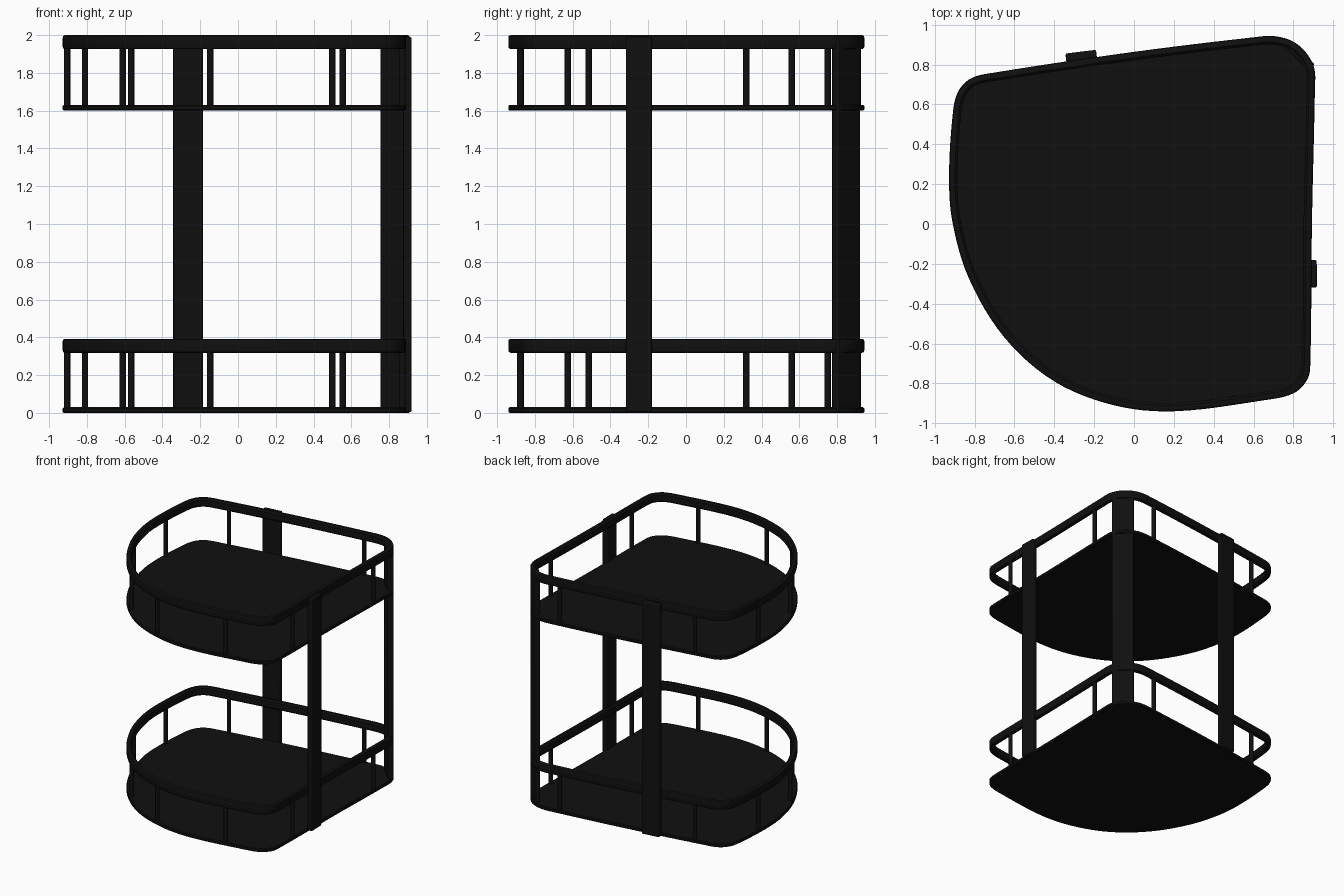
import bpy, bmesh, math
from mathutils import Vector
from mathutils.geometry import interpolate_bezier

cube = bpy.data.objects.get("Cube")
if cube:
    bpy.data.objects.remove(cube, do_unlink=True)

# Single black finish
black = bpy.data.materials.new("matte_black")
black.use_nodes = True
COLOR = (0.005, 0.005, 0.005, 1)
black.diffuse_color = COLOR
bsdf = next(n for n in black.node_tree.nodes if n.type == 'BSDF_PRINCIPLED')
bsdf.inputs["Base Color"].default_value = COLOR
bsdf.inputs["Roughness"].default_value = 0.6

# Shelf outline, clockwise seen from above: straight back and side, bowed front
KEYS = [(-.91, .55), (-.885, .66), (-.82, .73), (-.7, .76), (0, .864),
        (.6, .937), (.7, .943), (.79, .92), (.86, .865), (.905, .78),
        (.908, .68), (.893, 0), (.885, -.7), (.87, -.78), (.8, -.85),
        (.65, -.885), (.2, -.94), (-.1, -.91), (-.4, -.79), (-.65, -.57),
        (-.83, -.27), (-.913, .02), (-.928, .25)]


def smooth_loop(keys, steps=6):
    pts = [Vector(k) for k in keys]
    n = len(pts)
    tan = [(pts[(i + 1) % n] - pts[i - 1]).normalized() for i in range(n)]
    out = []
    for i in range(n):
        a, b = pts[i], pts[(i + 1) % n]
        h = (b - a).length / 3
        seg = interpolate_bezier(a, a + tan[i] * h, b - tan[(i + 1) % n] * h, b, steps + 1)
        out += [Vector(p[:2]) for p in seg[:-1]]
    return out


OUTLINE = smooth_loop(KEYS)
COUNT = len(OUTLINE)
INWARD = []
for i in range(COUNT):
    t = (OUTLINE[(i + 1) % COUNT] - OUTLINE[i - 1]).normalized()
    INWARD.append(Vector((t.y, -t.x)))


def finish(name, bm):
    bmesh.ops.recalc_face_normals(bm, faces=bm.faces)
    mesh = bpy.data.meshes.new(name)
    bm.to_mesh(mesh)
    bm.free()
    mesh.materials.append(black)
    obj = bpy.data.objects.new(name, mesh)
    bpy.context.collection.objects.link(obj)
    bpy.ops.object.select_all(action='DESELECT')
    obj.select_set(True)
    bpy.context.view_layer.objects.active = obj
    bpy.ops.object.shade_smooth_by_angle(angle=math.radians(35))
    return obj


def sweep(name, section, closed):
    """Carry (inset, height) points round the outline; cap the ends if open."""
    bm = bmesh.new()
    rings = [[bm.verts.new((*(p + n * inset), z)) for p, n in zip(OUTLINE, INWARD)]
             for inset, z in section]
    pairs = list(zip(rings, rings[1:]))
    if closed:
        pairs.append((rings[-1], rings[0]))
    else:
        bm.faces.new(rings[0])
        bm.faces.new(rings[-1])
    for a, b in pairs:
        for i in range(COUNT):
            j = (i + 1) % COUNT
            bm.faces.new((a[i], a[j], b[j], b[i]))
    return finish(name, bm)


def column(name, x, y, width, depth, angle):
    bm = bmesh.new()
    bmesh.ops.create_cube(bm, size=1)
    for v in bm.verts:
        v.co = (v.co.x * width, v.co.y * depth, v.co.z * 1.985)
    obj = finish(name, bm)
    obj.location = (x, y, 0.9975)
    obj.rotation_euler.z = math.radians(angle)
    bevel = obj.modifiers.new("soft_edges", 'BEVEL')
    bevel.width = 0.008
    bevel.segments = 2


def spindle(name, x, y, bottom, top):
    bm = bmesh.new()
    bmesh.ops.create_cone(bm, cap_ends=True, segments=12, radius1=0.017,
                          radius2=0.017, depth=top - bottom)
    finish(name, bm).location = (x, y, (bottom + top) / 2)


SPINDLES = [(-.905, .32), (-.81, -.25), (-.565, -.625), (-.148, -.875),
            (.5, -.878), (-.61, .75), (.555, .91), (.872, -.515), (.885, .56)]

# Two matching trays, each with a floor, a guard rail and spindles
for level, base, rail_top in (("lower", 0, .392), ("upper", 1.6, 2.0)):
    edge, thick = .006, .03
    sweep(level + "_shelf_floor",
          [(edge, base), (0, base + edge), (0, base + thick - edge),
           (edge, base + thick)], False)
    low, high, deep = rail_top - .074, rail_top, .042
    c = .012
    sweep(level + "_guard_rail",
          [(c, low), (.003, low + .004), (0, low + c), (0, high - c),
           (.003, high - .004), (c, high), (deep - c, high), (deep, high - c),
           (deep, low + c), (deep - c, low)], True)
    for i, (x, y) in enumerate(SPINDLES):
        spindle(f"{level}_spindle_{i + 1}", x, y, base + .015, rail_top - .03)

# Flat uprights along the back, side and corner
column("back_upright", -.265, .843, .155, .044, 7)
column("side_upright", .896, -.25, .137, .044, 91)
column("corner_upright", .829, .848, .175, .045, -45)
